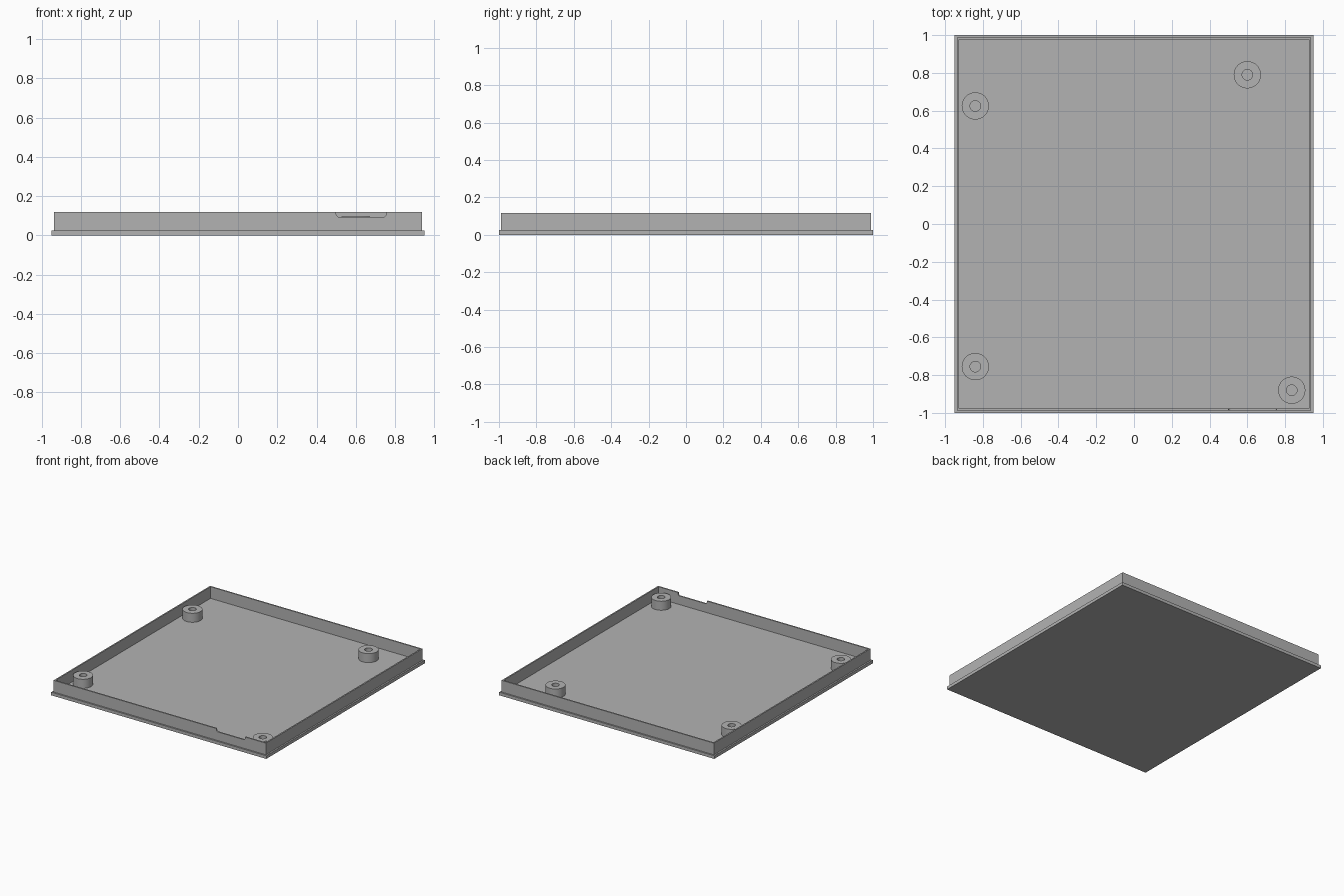
import bpy, bmesh
from math import pi, cos, sin
from mathutils import Matrix, Vector

if "Cube" in bpy.data.objects:
    bpy.data.objects.remove(bpy.data.objects["Cube"], do_unlink=True)

HALF_X, HALF_Y = 0.95, 1.0
LIP_Z, RIM_Z, BOSS_Z = 0.025, 0.118, 0.097
STEP, WALL = 0.012, 0.011

grey = bpy.data.materials.new("plain grey")
grey.use_nodes = True
colour = (0.45, 0.45, 0.45, 1)
grey.diffuse_color = colour
grey.node_tree.nodes["Principled BSDF"].inputs["Base Color"].default_value = colour


def finish(bm, name):
    bmesh.ops.recalc_face_normals(bm, faces=bm.faces)
    mesh = bpy.data.meshes.new(name)
    bm.to_mesh(mesh)
    bm.free()
    mesh.materials.append(grey)
    obj = bpy.data.objects.new(name, mesh)
    bpy.context.collection.objects.link(obj)
    return obj


def select_only(obj):
    bpy.ops.object.select_all(action="DESELECT")
    obj.select_set(True)
    bpy.context.view_layer.objects.active = obj


# Tray: base slab, stepped lip, thin wall, recessed floor
bm = bmesh.new()
bmesh.ops.create_cube(bm, size=1, matrix=Matrix.Translation((0, 0, LIP_Z / 2))
                      @ Matrix.Diagonal((2 * HALF_X, 2 * HALF_Y, LIP_Z, 1)))
bm.normal_update()
top = max(bm.faces, key=lambda f: f.calc_center_median().z)
for inset, rise in ((STEP, RIM_Z - LIP_Z), (WALL, LIP_Z - RIM_Z)):
    bmesh.ops.inset_region(bm, faces=[top], thickness=inset, use_even_offset=True)
    # Inset again at zero width, then move the inner face to form the side walls
    bmesh.ops.inset_region(bm, faces=[top], thickness=0.0)
    bmesh.ops.translate(bm, verts=top.verts, vec=(0, 0, rise))
    bm.normal_update()
tray = finish(bm, "tray")

# Rounded notch in the front wall
x0, x1, z0, z1, r = 0.50, 0.755, 0.094, 0.15, 0.015
profile = [(x0, z1)]
for cx, start in ((x0 + r, pi), (x1 - r, 1.5 * pi)):
    for i in range(7):
        a = start + i * pi / 12
        profile.append((cx + r * cos(a), z0 + r + r * sin(a)))
profile.append((x1, z1))
bm = bmesh.new()
face = bm.faces.new([bm.verts.new((x, -1.05, z)) for x, z in profile])
ext = bmesh.ops.extrude_face_region(bm, geom=[face])
bmesh.ops.translate(bm, vec=(0, 0.12, 0),
                    verts=[g for g in ext["geom"] if isinstance(g, bmesh.types.BMVert)])
cutter = finish(bm, "notch_cutter")
cutter.hide_render = True
mod = tray.modifiers.new("notch", "BOOLEAN")
mod.object = cutter
mod.operation = "DIFFERENCE"
mod.solver = "EXACT"
select_only(tray)
bpy.ops.object.modifier_apply(modifier=mod.name)
bpy.data.objects.remove(cutter, do_unlink=True)


# Screw bosses: hollow turned posts standing on the floor
def boss(name, x, y, outer=0.072, inner=0.028):
    bm = bmesh.new()
    pts = [(outer, LIP_Z), (outer, BOSS_Z), (inner, BOSS_Z), (inner, LIP_Z)]
    verts = [bm.verts.new((rad, 0, z)) for rad, z in pts]
    edges = [bm.edges.new(pair) for pair in zip(verts, verts[1:])]
    bmesh.ops.spin(bm, geom=verts + edges, cent=(0, 0, 0), axis=(0, 0, 1),
                   angle=2 * pi, steps=48)
    bmesh.ops.remove_doubles(bm, verts=bm.verts, dist=0.0001)
    obj = finish(bm, name)
    obj.location = (x, y, 0)
    select_only(obj)
    bpy.ops.object.shade_smooth_by_angle()


boss("boss_back_left", 0.60, 0.79)
boss("boss_back_right", -0.84, 0.625)
boss("boss_front_right", -0.84, -0.755)
boss("boss_front_left", 0.835, -0.88)
